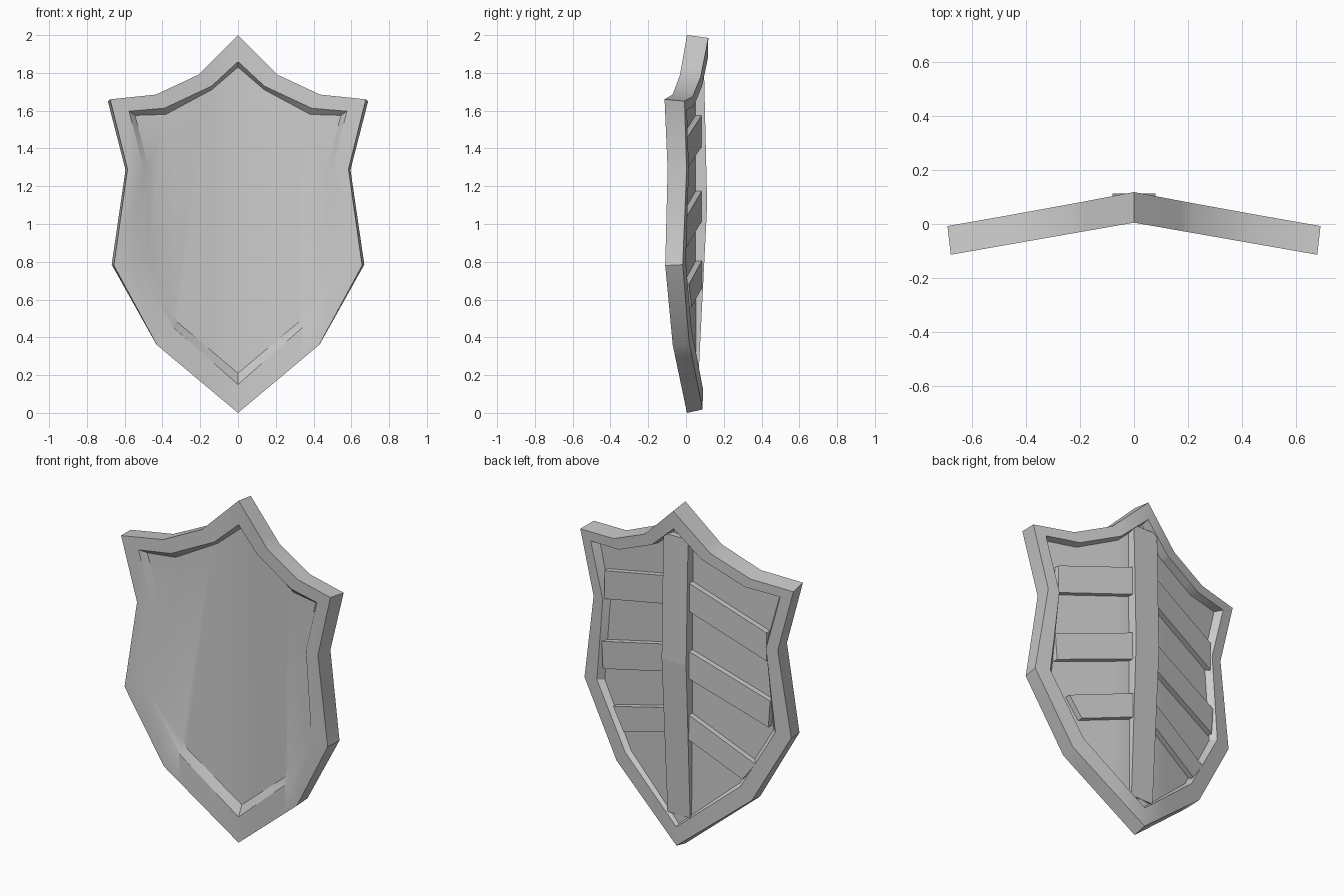
import bpy, bmesh, math

cube = bpy.data.objects.get("Cube")
if cube:
    bpy.data.objects.remove(cube, do_unlink=True)

grey = bpy.data.materials.new("plain grey")
grey.use_nodes = True
GREY = (0.6, 0.6, 0.6, 1)
grey.diffuse_color = GREY
grey.node_tree.nodes["Principled BSDF"].inputs["Base Color"].default_value = GREY


def fold(x):
    """Depth of the folded front surface: the sides swing forward."""
    return 0.005 - 0.175 * abs(x)


def add_object(name, bm, smooth=False):
    bmesh.ops.recalc_face_normals(bm, faces=bm.faces[:])
    mesh = bpy.data.meshes.new(name)
    bm.to_mesh(mesh)
    bm.free()
    mesh.materials.append(grey)
    obj = bpy.data.objects.new(name, mesh)
    bpy.context.collection.objects.link(obj)
    if smooth:
        bpy.ops.object.select_all(action='DESELECT')
        obj.select_set(True)
        bpy.context.view_layer.objects.active = obj
        bpy.ops.object.shade_smooth_by_angle(angle=math.radians(30))
    return obj


def block(name, front, back):
    """Closed block between two four-cornered faces."""
    bm = bmesh.new()
    a = [bm.verts.new(p) for p in front]
    b = [bm.verts.new(p) for p in back]
    bm.faces.new(a)
    bm.faces.new(b)
    for i in range(len(a)):
        j = (i + 1) % len(a)
        bm.faces.new((a[i], a[j], b[j], b[i]))
    return add_object(name, bm)


# Half outlines from the top peak down to the bottom point (x, z)
OUTER = [(0, 2.0), (.21, 1.79), (.435, 1.685), (.677, 1.66),
         (.585, 1.29), (.657, .78), (.43, .36), (0, 0)]
RIM = [(0, 1.86), (.14, 1.73), (.39, 1.613), (.577, 1.597),
       (.497, 1.29), (.537, .80), (.345, .455), (0, .15)]
PANEL = [(0, 1.83), (.14, 1.71), (.383, 1.58), (.545, 1.575),
         (.47, 1.29), (.472, .82), (.32, .48), (0, .21)]


def blend(t):
    return [(a + (c - a) * t, b + (d - b) * t)
            for (a, b), (c, d) in zip(OUTER, RIM)]


def back_edge(points):
    """Back rim is a little wider, shorter and thinner towards the bottom."""
    return [(x * 1.018, .083 + .015 * z, .018 + z * .9835) for x, z in points]


def at_depth(points, y):
    return [(x, y, z) for x, z in points]


# Shield body: front panel, bevel, rim, outer wall, back rim, back panel
bm = bmesh.new()
sections = [at_depth(PANEL, .03), at_depth(RIM, 0), at_depth(OUTER, 0),
            back_edge(OUTER), back_edge(blend(.75)), at_depth(blend(.92), .06)]
loops = [[bm.verts.new(p) for p in s] for s in sections]
for a, b in zip(loops, loops[1:]):
    for i in range(len(a) - 1):
        bm.faces.new((a[i], a[i + 1], b[i + 1], b[i]))
bm.faces.new(loops[0])
bm.faces.new(loops[-1])
# Vertical cuts spread the soft shading across the fold
for x in (.17, .34):
    bmesh.ops.bisect_plane(bm, geom=bm.verts[:] + bm.edges[:] + bm.faces[:],
                           plane_co=(x, 0, 0), plane_no=(1, 0, 0))
for v in bm.verts:
    v.co.y += fold(v.co.x)
copy = bmesh.ops.duplicate(bm, geom=bm.verts[:] + bm.edges[:] + bm.faces[:])
for v in copy["geom"]:
    if isinstance(v, bmesh.types.BMVert):
        v.co.x *= -1
bmesh.ops.remove_doubles(bm, verts=bm.verts[:], dist=.0005)
add_object("shield_body", bm, smooth=True)

# Upright plank down the middle of the back
bm = bmesh.new()
rows = []
for z, half, y in ((1.83, .08, .095), (1.1, .079, .112), (.19, .073, .066)):
    rows.append([bm.verts.new(p) for p in
                 ((-half, .04, z), (half, .04, z), (half, y, z), (-half, y, z))])
for a, b in zip(rows, rows[1:]):
    for i in range(4):
        j = (i + 1) % 4
        bm.faces.new((a[i], a[j], b[j], b[i]))
bm.faces.new(rows[0])
bm.faces.new(rows[-1])
add_object("back_spine", bm)

# Slanted slats: top height at the spine, slat height, end x at top and bottom,
# slope on the left and on the right
SLATS = [("upper", 1.58, .165, .525, .525, .27, .45),
         ("middle", 1.18, .16, .545, .535, .30, .42),
         ("lower", .81, .145, .46, .385, .32, .55)]
for label, top, tall, x_top, x_low, slope_l, slope_r in SLATS:
    for side, sign, slope in (("left", 1, slope_l), ("right", -1, slope_r)):
        outline = [(.06, top), (x_top, top - slope * (x_top - .06)),
                   (x_low, top - tall - slope * (x_low - .06)), (.06, top - tall)]
        faces = [[(sign * x, fold(x) + d, z) for x, z in outline]
                 for d in (.045, .092)]
        block(f"{label}_{side}_slat", *faces)
